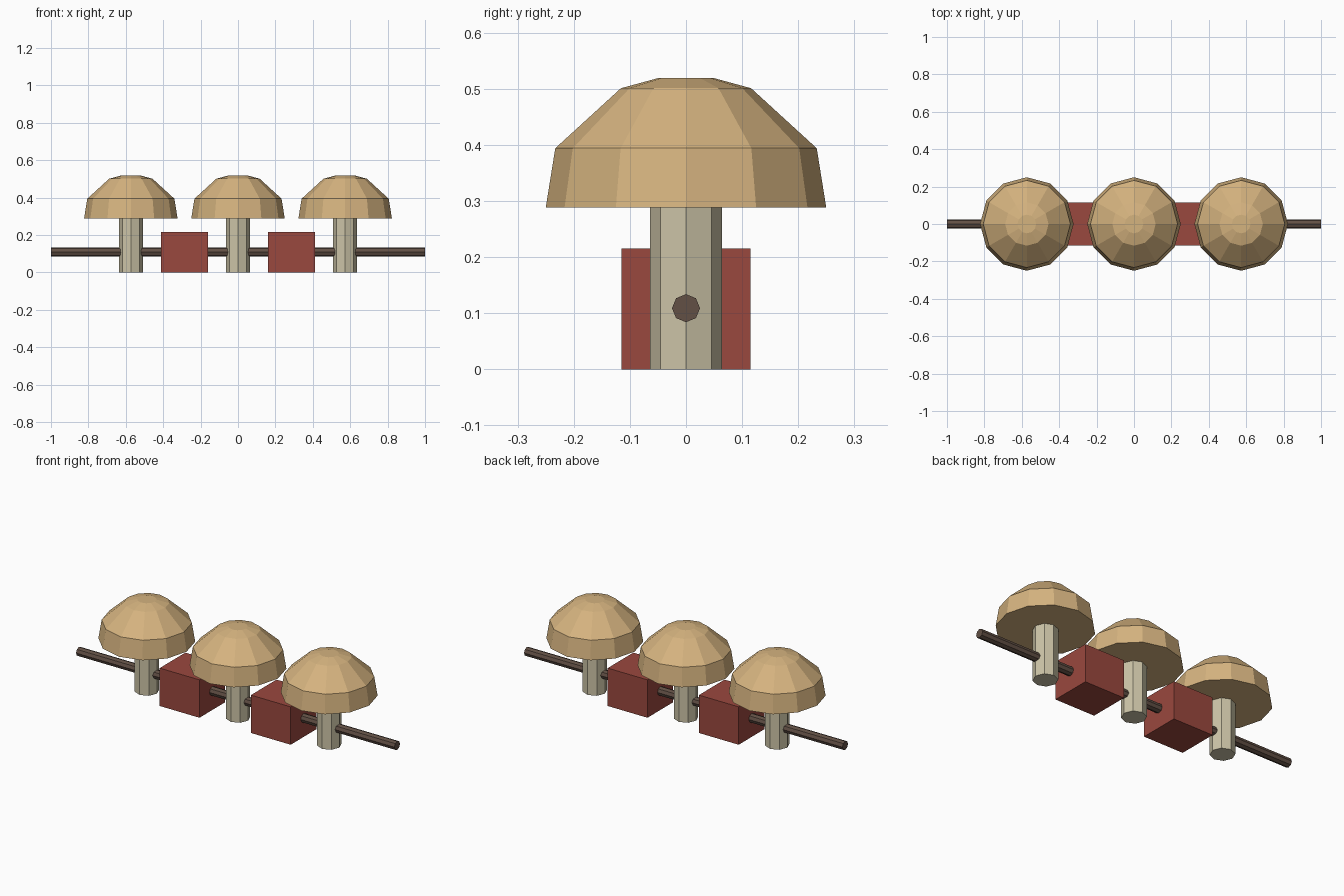
import bpy, bmesh, math

cube = bpy.data.objects.get("Cube")
if cube:
    bpy.data.objects.remove(cube, do_unlink=True)


def material(name, rgb):
    linear = [((c / 255 + 0.055) / 1.055) ** 2.4 for c in rgb] + [1]
    mat = bpy.data.materials.new(name)
    mat.use_nodes = True
    mat.diffuse_color = linear
    mat.node_tree.nodes["Principled BSDF"].inputs["Base Color"].default_value = linear
    return mat


TAN = material("tan", (213, 179, 127))
STONE = material("pale stone", (204, 196, 167))
RED = material("brick red", (154, 72, 62))
BROWN = material("dark brown", (98, 80, 69))


def add_object(name, bm, mat, location):
    bmesh.ops.recalc_face_normals(bm, faces=bm.faces)
    mesh = bpy.data.meshes.new(name)
    bm.to_mesh(mesh)
    bm.free()
    mesh.materials.append(mat)
    obj = bpy.data.objects.new(name, mesh)
    obj.location = location
    bpy.context.collection.objects.link(obj)
    return obj


def lathe(name, profile, sides, mat, location):
    """Flat-faced solid from (radius, height) rings, closed at both ends."""
    bm = bmesh.new()
    rings = []
    for r, z in profile:
        angles = [math.tau * i / sides for i in range(sides)]
        rings.append([bm.verts.new((r * math.cos(a), r * math.sin(a), z)) for a in angles])
    for low, high in zip(rings, rings[1:]):
        for i in range(sides):
            j = (i + 1) % sides
            bm.faces.new((low[i], low[j], high[j], high[i]))
    bm.faces.new(rings[0])
    bm.faces.new(rings[-1])
    return add_object(name, bm, mat, location)


def box(name, size, mat, location):
    bm = bmesh.new()
    bmesh.ops.create_cube(bm, size=1)
    bmesh.ops.scale(bm, vec=size, verts=bm.verts)
    return add_object(name, bm, mat, location)


SPACING = 0.573
CAP = [(0.25, 0.288), (0.233, 0.394), (0.116, 0.501), (0.05, 0.519)]

# Three domed caps on octagonal stems
for side, label in ((-1, "right"), (0, "middle"), (1, "left")):
    x = side * SPACING
    lathe(label + "_stem", [(0.064, 0), (0.064, 0.288)], 8, STONE, (x, 0, 0))
    lathe(label + "_cap", CAP, 12, TAN, (x, 0, 0))

# Blocks between the stems
for side, label in ((-1, "right"), (1, "left")):
    box(label + "_block", (0.25, 0.23, 0.215), RED, (side * SPACING / 2, 0, 0.1075))

# Long rod through everything
rod = lathe("rod", [(0.025, -1), (0.025, 1)], 8, BROWN, (0, 0, 0.109))
rod.rotation_euler.y = math.pi / 2
